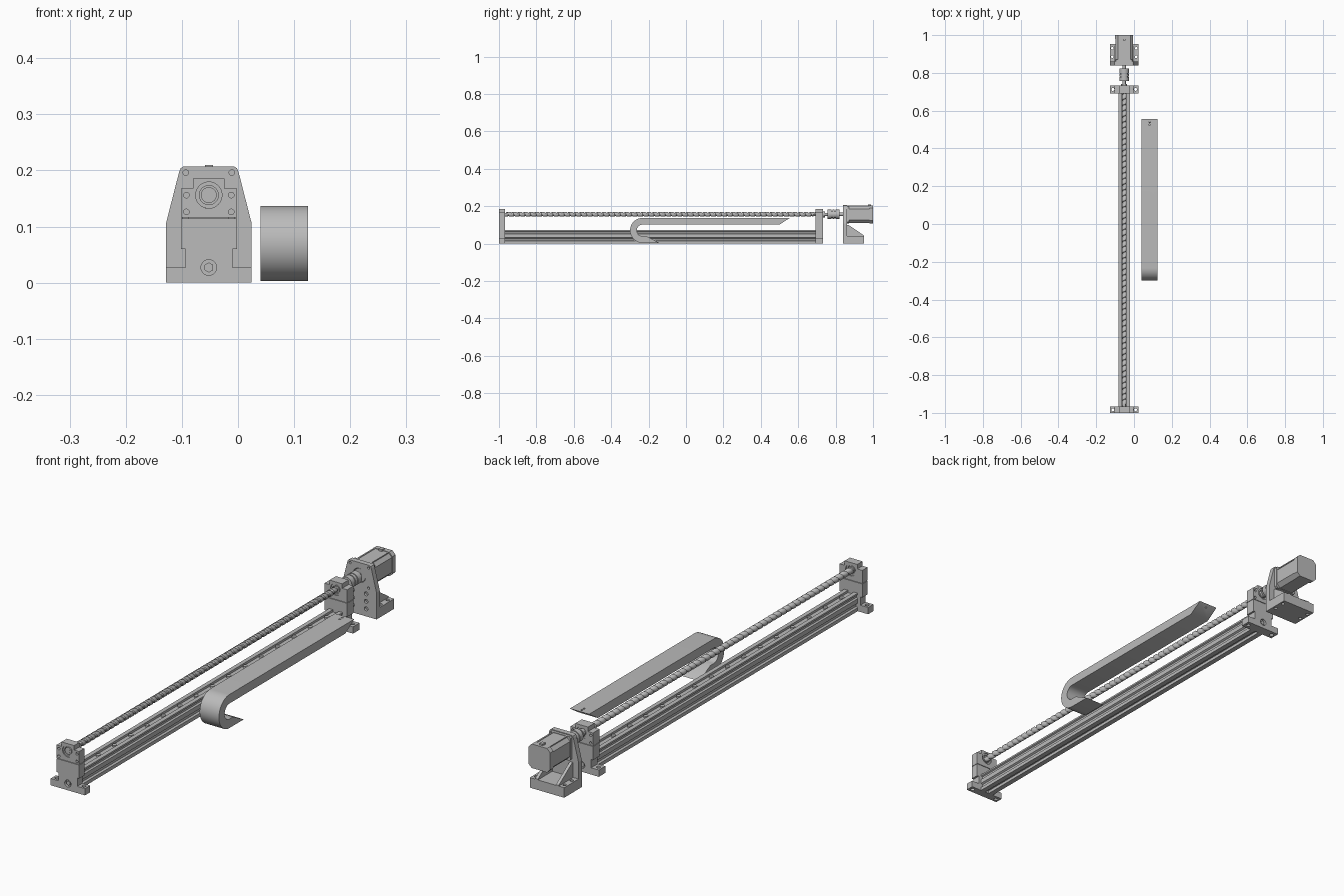
import bpy, bmesh, math
from mathutils import Matrix, Vector

cube = bpy.data.objects.get("Cube")
if cube:
    bpy.data.objects.remove(cube)

CX, SZ = -0.052, 0.156          # screw axis position

grey = bpy.data.materials.new("machined grey")
grey.use_nodes = True
grey.diffuse_color = (0.5, 0.5, 0.5, 1)
grey.node_tree.nodes["Principled BSDF"].inputs["Base Color"].default_value = (0.5, 0.5, 0.5, 1)


def finish(name, bm, smooth=False):
    bmesh.ops.recalc_face_normals(bm, faces=bm.faces)
    mesh = bpy.data.meshes.new(name)
    bm.to_mesh(mesh)
    bm.free()
    obj = bpy.data.objects.new(name, mesh)
    bpy.context.collection.objects.link(obj)
    mesh.materials.append(grey)
    if smooth:
        select(obj)
        bpy.ops.object.shade_smooth_by_angle(angle=math.radians(35))
    return obj


def select(obj):
    bpy.ops.object.select_all(action='DESELECT')
    obj.select_set(True)
    bpy.context.view_layer.objects.active = obj


def prism(name, pts, lo, hi, axis='Y', smooth=False):
    """Extrude a profile: (x, z) along Y with x from the screw axis, or (y, z) along X."""
    bm = bmesh.new()
    place = (lambda a, b: (CX + a, lo, b)) if axis == 'Y' else (lambda a, b: (lo, a, b))
    face = bm.faces.new([bm.verts.new(place(*p)) for p in pts])
    ext = bmesh.ops.extrude_face_region(bm, geom=[face])
    shift = Vector((0, hi - lo, 0)) if axis == 'Y' else Vector((hi - lo, 0, 0))
    bmesh.ops.translate(bm, vec=shift, verts=[v for v in ext['geom'] if isinstance(v, bmesh.types.BMVert)])
    return finish(name, bm, smooth)


def both(half):
    """Mirror a half profile, listed from bottom to top, across the centre."""
    return half + [(-x, z) for x, z in reversed(half) if x > 0]


def box(name, x0, x1, y0, y1, z0, z1):
    return prism(name, [(x0, z0), (x1, z0), (x1, z1), (x0, z1)], y0, y1)


def add_cyl(bm, x, y, z, r, depth, axis='Y', seg=24):
    turn = Matrix.Rotation(math.pi / 2, 4, 'X') if axis == 'Y' else Matrix()
    bmesh.ops.create_cone(bm, cap_ends=True, segments=seg, radius1=r, radius2=r, depth=depth,
                          matrix=Matrix.Translation((x, y, z)) @ turn)


def rod(name, x, z, r, y0, y1, seg=24):
    bm = bmesh.new()
    add_cyl(bm, CX + x, (y0 + y1) / 2, z, r, y1 - y0, seg=seg)
    return finish(name, bm, True)


def tube(name, r_in, r_out, y0, y1):
    """Ring around the screw axis."""
    bm = bmesh.new()
    ring = [bm.verts.new((CX + r, y, SZ)) for r, y in
            ((r_in, y0), (r_out, y0), (r_out, y1), (r_in, y1))]
    edges = [bm.edges.new((ring[i], ring[i - 1])) for i in range(4)]
    bmesh.ops.spin(bm, geom=ring + edges, cent=(CX, 0, SZ), axis=(0, 1, 0),
                   angle=2 * math.pi, steps=32, use_merge=True)
    bmesh.ops.remove_doubles(bm, verts=bm.verts, dist=1e-5)
    return finish(name, bm, True)


def drill(obj, holes, axis='Y'):
    """Cut round holes given as (x, y, z, radius, depth)."""
    bm = bmesh.new()
    for x, y, z, r, d in holes:
        add_cyl(bm, x, y, z, r, d, axis)
    cutter = finish("hole_cutter", bm)
    cutter.hide_render = True
    mod = obj.modifiers.new("holes", 'BOOLEAN')
    mod.operation, mod.solver, mod.object = 'DIFFERENCE', 'EXACT', cutter
    select(obj)
    bpy.ops.object.modifier_apply(modifier=mod.name)
    bpy.data.objects.remove(cutter)


# Extruded rail with side, bottom and top grooves
prism("rail", both([(0, 0.012), (0.009, 0.012), (0.009, 0), (0.03, 0), (0.03, 0.014),
                    (0.023, 0.018), (0.023, 0.028), (0.03, 0.032), (0.03, 0.05),
                    (0.024, 0.054), (0.024, 0.062), (0.03, 0.065), (0.03, 0.072),
                    (0.013, 0.072), (0.013, 0.063), (0, 0.063)]), -0.967, 0.692)
bm = bmesh.new()
for i in range(16):
    add_cyl(bm, CX, -0.91 + i * 0.103, 0.066, 0.009, 0.008, 'Z', 16)
finish("rail_bolts", bm)

# Bearing supports at both ends of the rail
for end, y0, y1, out in (("front", -1.0, -0.967, -1), ("rear", 0.692, 0.733, 1)):
    yc, d = (y0 + y1) / 2, y1 - y0
    face = y0 if out < 0 else y1
    base = prism(end + "_support", both([(0, 0), (0.076, 0), (0.076, 0.027), (0.042, 0.027),
                 (0.042, 0.06), (0.05, 0.06), (0.05, 0.114), (0, 0.114)]), y0, y1)
    drill(base, [(CX, face, 0.027, 0.014, 0.02)])
    drill(base, [(CX + s * 0.06, yc, 0.02, 0.008, 0.1) for s in (-1, 1)], 'Z')
    rod(end + "_support_bolt", 0, 0.027, 0.009, yc - d * 0.4, yc + d * 0.4, 6)
    block = prism(end + "_bearing_block", both([(0, 0.116), (0.05, 0.116), (0.05, 0.168),
                  (0.028, 0.168), (0.028, 0.186), (0, 0.186)]), y0, y1)
    drill(block, [(CX, yc, SZ, 0.0235, 0.1)] +
          [(CX + s * 0.04, face, z, 0.005, 0.03) for s in (-1, 1) for z in (0.126, 0.156)])
    tube(end + "_bearing_outer_ring", 0.017, 0.0235, y0 + 0.004, y1 - 0.004)
    tube(end + "_bearing_shield", 0.014, 0.017, y0 + 0.008, y1 - 0.008)
    tube(end + "_bearing_inner_ring", 0.008, 0.014, y0 + 0.003, y1 - 0.003)

# Threaded screw: one groove profile swept into a helix
pitch, turns, r = 0.03, 55, 0.0125
bm = bmesh.new()
strip = [bm.verts.new((r - cut, y, 0)) for cut, y in
         ((0, 0), (0, 0.019), (0.004, 0.022), (0.004, 0.027), (0, pitch))]
for a, b in zip(strip, strip[1:]):
    bm.edges.new((a, b))
screw = finish("lead_screw", bm)
screw.location = (CX, -0.98, SZ)
mod = screw.modifiers.new("helix", 'SCREW')
mod.axis, mod.screw_offset, mod.iterations = 'Y', pitch, turns
mod.steps = mod.render_steps = 16
mod.use_merge_vertices, mod.merge_threshold = True, 1e-4
mod.use_normal_calculate = True
rod("screw_journal", 0, SZ, 0.0085, -0.998, 0.78)
rod("lock_nut", 0, SZ, 0.016, 0.733, 0.742)

# Flexible coupling
for y0, y1, rad in ((0.757, 0.778, 0.025), (0.778, 0.782, 0.019), (0.782, 0.794, 0.025),
                    (0.794, 0.798, 0.019), (0.798, 0.822, 0.025)):
    rod("coupling_section", 0, SZ, rad, y0, y1, 32)
rod("motor_shaft", 0, SZ, 0.009, 0.815, 0.88)

# Motor bracket: tapered plate, slotted foot and two ribs
plate = prism("motor_plate", both([(0, 0), (0.076, 0), (0.076, 0.107), (0.053, 0.197),
              (0.05, 0.204), (0.045, 0.207), (0, 0.207)]), 0.84, 0.861)
drill(plate, [(CX, 0.85, SZ, 0.028, 0.1)] +
      [(CX + s * 0.041, 0.85, z, 0.005, 0.1) for s in (-1, 1) for z in (0.196, 0.116)] +
      [(CX + s * 0.03, 0.84, z, 0.008, 0.02) for s in (-1, 1) for z in (0.03, 0.06, 0.09)])
foot = box("bracket_foot", -0.076, 0.076, 0.861, 0.952, 0, 0.04)
drill(foot, [(CX + s * 0.063, y, 0.02, 0.007, 0.1) for s in (-1, 1) for y in (0.885, 0.93)], 'Z')
for s in (-1, 1):
    x = CX + s * 0.046
    prism("bracket_rib", [(0.861, 0.04), (0.952, 0.04), (0.952, 0.043), (0.868, 0.1), (0.861, 0.1)],
          x - 0.006, x + 0.006, 'X')

# Motor: square flange and end cap around a body with cut corners
def chamfered(h, c):
    return both([(h - c, SZ - h), (h, SZ - h + c), (h, SZ + h - c), (h - c, SZ + h)])

prism("motor_flange", chamfered(0.048, 0.006), 0.861, 0.872)
prism("motor_body", chamfered(0.046, 0.016), 0.872, 0.98)
prism("motor_end_cap", chamfered(0.048, 0.014), 0.98, 1.0)
for s in (-1, 1):
    box("motor_top_ridge", s * 0.03 - 0.003, s * 0.03 + 0.003, 0.872, 0.98, 0.2, 0.204)
box("motor_connector", -0.007, 0.007, 0.972, 0.99, 0.2, 0.21)
rod("motor_pilot", 0, SZ, 0.026, 0.842, 0.862, 32)

# Hooked strap with bevelled tips
yc, zc, ro, ri = -0.232, 0.07, 0.067, 0.031
arc = [math.pi / 2 + math.pi * i / 24 for i in range(25)]
outer = [(yc + ro * math.cos(a), zc + ro * math.sin(a)) for a in arc]
inner = [(yc + ri * math.cos(a), zc + ri * math.sin(a)) for a in reversed(arc)]
strap = prism("hooked_strap", [(0.555, zc + ro)] + outer +
              [(-0.142, zc - ro), (-0.21, zc - ri)] + inner + [(0.5, zc + ri)], 0.04, 0.125, 'X', True)
drill(strap, [(0.0825, y, 0.137, 0.004, 0.02) for y in (0.525, 0.54)], 'Z')
